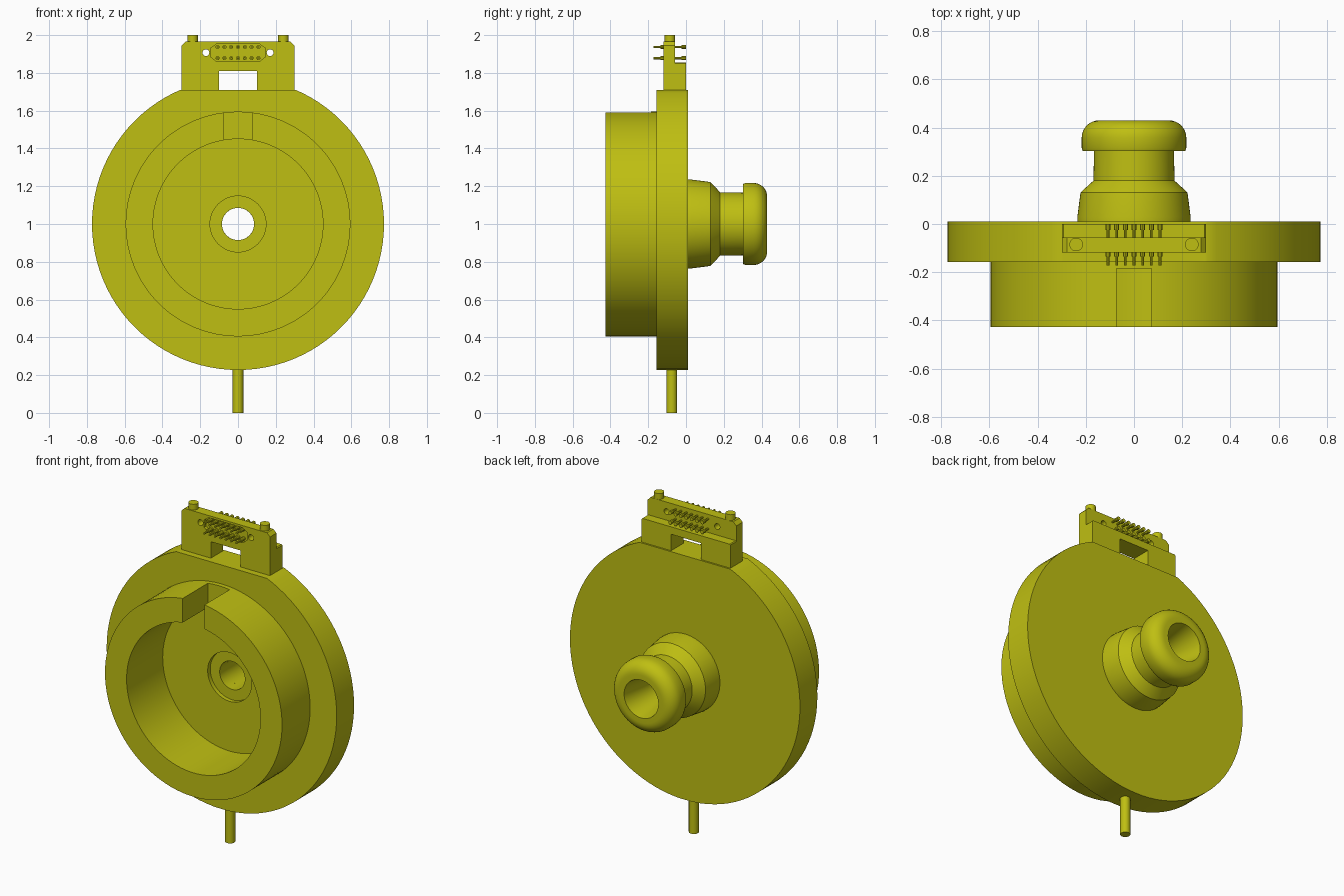
import bpy, bmesh, math
from mathutils import Vector

if "Cube" in bpy.data.objects:
    bpy.data.objects.remove(bpy.data.objects["Cube"])

mat = bpy.data.materials.new("olive_yellow")
mat.diffuse_color = (0.52, 0.52, 0.006, 1)
mat.use_nodes = True
mat.node_tree.nodes["Principled BSDF"].inputs["Base Color"].default_value = mat.diffuse_color


def finish(bm, name, smooth=True):
    bmesh.ops.recalc_face_normals(bm, faces=bm.faces)
    me = bpy.data.meshes.new(name)
    bm.to_mesh(me)
    bm.free()
    me.materials.append(mat)
    ob = bpy.data.objects.new(name, me)
    bpy.context.collection.objects.link(ob)
    if smooth:
        bpy.ops.object.select_all(action='DESELECT')
        ob.select_set(True)
        bpy.context.view_layer.objects.active = ob
        bpy.ops.object.shade_smooth_by_angle(angle=math.radians(32))
    return ob


def lathe(profile, name, seg=96, zclip=None):
    """Closed (radius, y) profile turned about the y axis at z = 1."""
    bm = bmesh.new()
    rings = []
    for i in range(seg):
        a = 2 * math.pi * i / seg
        rings.append([bm.verts.new((r * math.cos(a), y, 1 + r * math.sin(a))) for r, y in profile])
    n = len(profile)
    for i in range(seg):
        p, q = rings[i], rings[(i + 1) % seg]
        for j in range(n):
            k = (j + 1) % n
            bm.faces.new((p[j], p[k], q[k], q[j]))
    for z, d in zclip or []:
        res = bmesh.ops.bisect_plane(bm, geom=bm.verts[:] + bm.edges[:] + bm.faces[:],
                                     plane_co=(0, 0, z), plane_no=(0, 0, d), clear_outer=True)
        cut = [e for e in res['geom_cut'] if isinstance(e, bmesh.types.BMEdge)]
        bmesh.ops.holes_fill(bm, edges=cut, sides=0)
    return finish(bm, name)


def extrude(points, y0, y1, name):
    """Outline in x, z pushed along y."""
    bm = bmesh.new()
    f = bm.faces.new([bm.verts.new((x, y0, z)) for x, z in points])
    g = bmesh.ops.extrude_face_region(bm, geom=[f])
    bmesh.ops.translate(bm, vec=(0, y1 - y0, 0),
                        verts=[v for v in g['geom'] if isinstance(v, bmesh.types.BMVert)])
    return finish(bm, name, False)


def rod(a, b, r, name, seg=16):
    a, b = Vector(a), Vector(b)
    bm = bmesh.new()
    bmesh.ops.create_cone(bm, cap_ends=True, segments=seg, radius1=r, radius2=r, depth=(b - a).length)
    bmesh.ops.rotate(bm, verts=bm.verts, matrix=Vector((0, 0, 1)).rotation_difference(b - a).to_matrix())
    bmesh.ops.translate(bm, vec=(a + b) / 2, verts=bm.verts)
    return finish(bm, name)


def carve(ob, cutter):
    m = ob.modifiers.new("cut", 'BOOLEAN')
    m.operation, m.solver, m.object = 'DIFFERENCE', 'EXACT', cutter
    bpy.context.view_layer.objects.active = ob
    bpy.ops.object.modifier_apply(modifier=m.name)
    bpy.data.objects.remove(cutter)


# Flange disc with front cup, recess round the bore, flats at top and bottom
body = lathe([(0.085, 0.01), (0.773, 0.01), (0.773, -0.157), (0.595, -0.157), (0.595, -0.427),
              (0.45, -0.427), (0.45, -0.08), (0.148, -0.08), (0.148, -0.055), (0.085, -0.055)],
             "flange_cup", zclip=[(1.71, 1), (0.228, -1)])
# Key slot in the top of the cup wall
carve(body, extrude([(-0.073, 1.3), (0.073, 1.3), (0.073, 1.65), (-0.073, 1.65)], -0.5, -0.185, "slot_cutter"))

# Hollow rear knob with rounded lip
lip = [(0.145 + 0.072 * math.cos(t), 0.358 + 0.072 * math.sin(t))
       for t in [math.pi / 2 * i / 8 for i in range(9)]]
lathe([(0.085, 0.01), (0.235, 0.01), (0.235, 0.03), (0.222, 0.13), (0.212, 0.14), (0.168, 0.18),
       (0.166, 0.302), (0.212, 0.302), (0.217, 0.315)] + lip + [(0.115, 0.43), (0.085, 0.25)], "rear_knob", 64)

# Bottom pin
rod((0, -0.075, 0), (0, -0.075, 0.25), 0.028, "bottom_pin", 24)

# Connector bracket: tall front plate and lower rear step, both straddling an opening
def arch(top, c):
    return [(-0.298, 1.70), (-0.1, 1.70), (-0.1, 1.81), (0.1, 1.81), (0.1, 1.70), (0.298, 1.70),
            (0.298, top - c), (0.298 - c, top), (-0.298 + c, top), (-0.298, top - c)]


plate = extrude(arch(1.965, 0.02), -0.118, -0.057, "connector_plate")
extrude(arch(1.855, 0.005), -0.057, 0.0, "connector_step")
# Shallow socket recess and through screw holes
carve(plate, extrude([(-0.115, 1.862), (0.115, 1.862), (0.145, 1.885), (0.145, 1.93), (0.115, 1.952),
                      (-0.115, 1.952), (-0.145, 1.93), (-0.145, 1.885)], -0.15, -0.098, "socket_cutter"))
for s in (-1, 1):
    carve(plate, rod((s * 0.17, -0.2, 1.907), (s * 0.17, 0.05, 1.907), 0.018, "hole_cutter"))
    rod((s * 0.24, -0.085, 1.94), (s * 0.24, -0.085, 2.0), 0.028, "top_peg", 24)

# Two rows of contact pins with thicker ends
for z, count in ((1.937, 7), (1.878, 7)):
    for i in range(count):
        x = (i - (count - 1) / 2) * 0.036
        rod((x, -0.172, z), (x, -0.002, z), 0.006, "contact_pin", 10)
        rod((x, -0.025, z), (x, 0.0, z), 0.011, "contact_rear_end", 10)
        rod((x, -0.135, z), (x, -0.09, z), 0.011, "contact_collar", 10)
